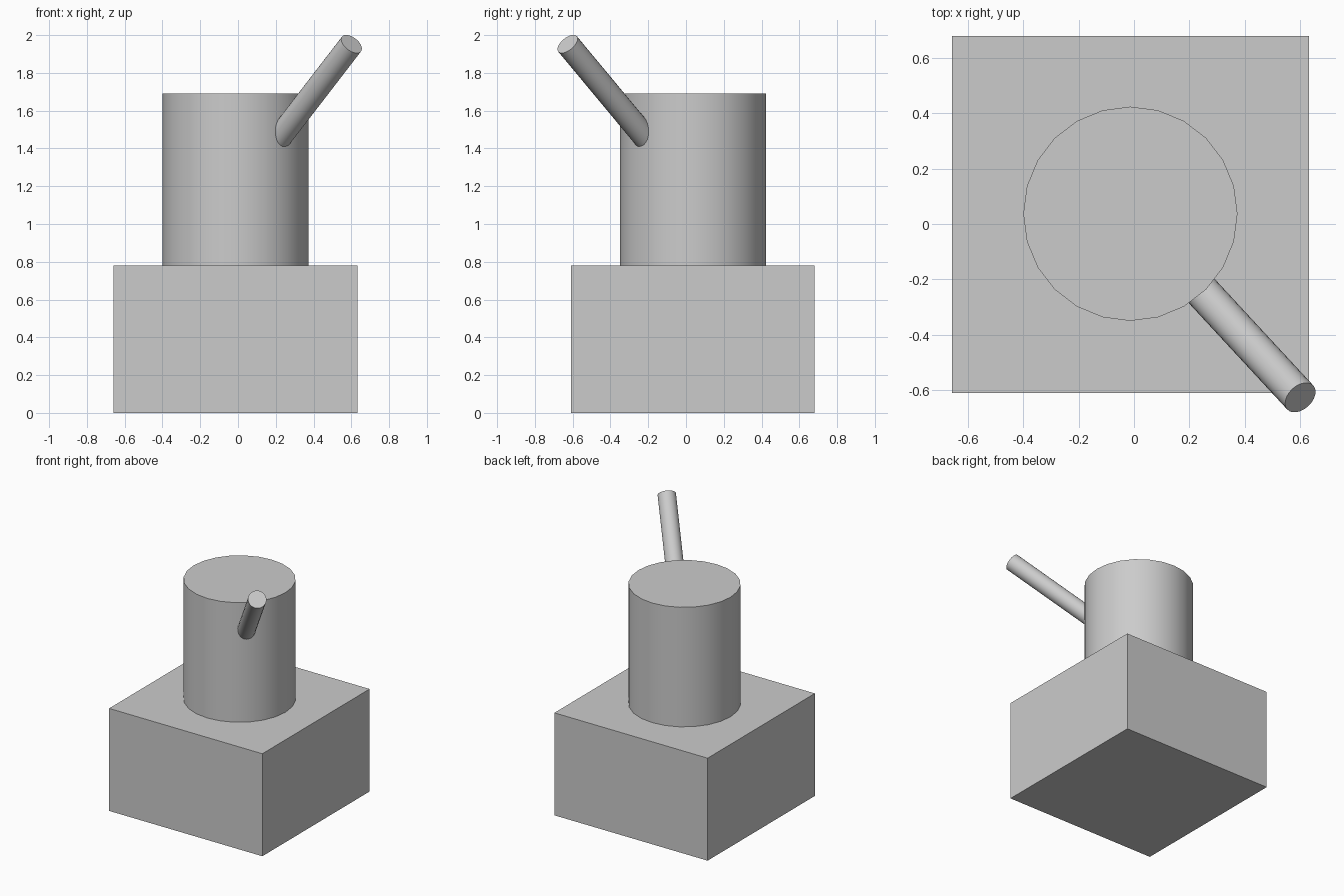
import bpy
import math
from mathutils import Vector

cube = bpy.data.objects.get("Cube")
if cube:
    bpy.data.objects.remove(cube, do_unlink=True)

# One plain grey for the whole model
grey = bpy.data.materials.new("plain_grey")
grey.use_nodes = True
colour = (0.6, 0.6, 0.6, 1)
grey.diffuse_color = colour
grey.node_tree.nodes["Principled BSDF"].inputs["Base Color"].default_value = colour


def finish(name):
    obj = bpy.context.object
    obj.name = name
    obj.data.materials.append(grey)
    return obj


def cylinder_between(name, start, end, radius, sides=24):
    start, end = Vector(start), Vector(end)
    axis = end - start
    bpy.ops.mesh.primitive_cylinder_add(
        vertices=sides, radius=radius, depth=axis.length,
        location=(start + end) / 2,
        rotation=axis.to_track_quat('Z', 'Y').to_euler())
    bpy.ops.object.shade_smooth_by_angle(angle=math.radians(35))
    return finish(name)


# Square base block
bpy.ops.mesh.primitive_cube_add(size=1, location=(-0.013, 0.035, 0.39))
base = finish("base_block")
base.scale = (1.29, 1.29, 0.78)

# Upright drum on the base
cylinder_between("drum", (-0.013, 0.037, 0.78), (-0.013, 0.037, 1.69), 0.387)

# Slanted rod rising from the drum's front left side
cylinder_between("slanted_rod", (0.14, -0.129, 1.354), (0.601, -0.627, 1.953), 0.064)
